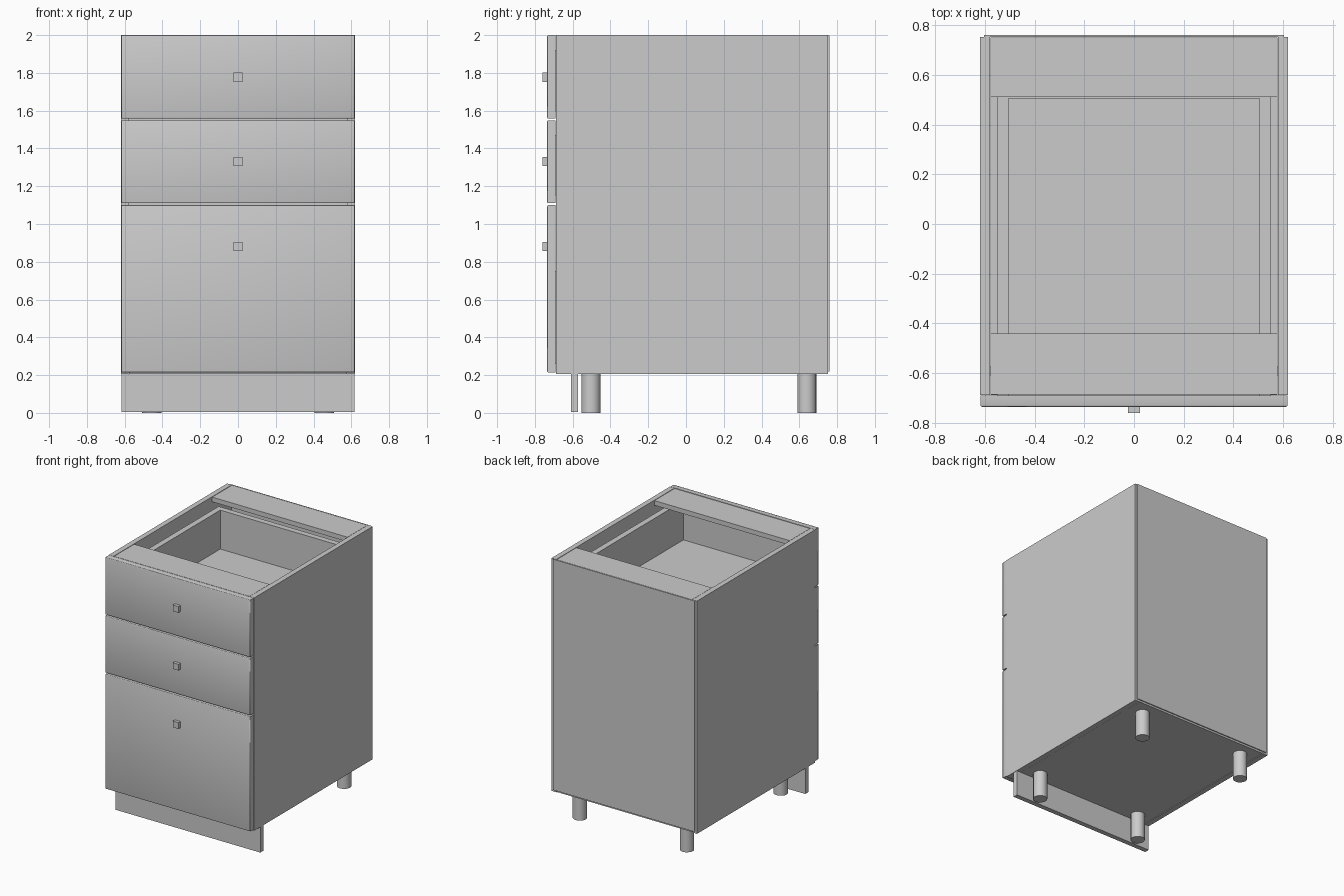
import bpy, bmesh, math
from mathutils import Vector

if "Cube" in bpy.data.objects:
    bpy.data.objects.remove(bpy.data.objects["Cube"], do_unlink=True)

grey = bpy.data.materials.new("light_grey")
grey.use_nodes = True
colour = (0.6, 0.6, 0.6, 1)
grey.diffuse_color = colour
grey.node_tree.nodes["Principled BSDF"].inputs["Base Color"].default_value = colour


def finish(name, bm, smooth_angle=None):
    mesh = bpy.data.meshes.new(name)
    bm.to_mesh(mesh)
    bm.free()
    mesh.materials.append(grey)
    obj = bpy.data.objects.new(name, mesh)
    bpy.context.collection.objects.link(obj)
    if smooth_angle:
        bpy.ops.object.select_all(action='DESELECT')
        obj.select_set(True)
        bpy.context.view_layer.objects.active = obj
        bpy.ops.object.shade_smooth_by_angle(angle=math.radians(smooth_angle))
    return obj


def add_box(bm, x, y, z):
    verts = bmesh.ops.create_cube(bm, size=1)["verts"]
    spans = (x, y, z)
    for v in verts:
        v.co = Vector([s[0] if c < 0 else s[1] for c, s in zip(v.co, spans)])


def box(name, x, y, z):
    bm = bmesh.new()
    add_box(bm, x, y, z)
    return finish(name, bm)


def drawer_front(name, z):
    # Panel with softly rounded edges around its face
    bm = bmesh.new()
    y0 = -0.735
    add_box(bm, (-0.617, 0.617), (y0, -0.69), z)
    rim = [e for e in bm.edges if all(v.co.y < y0 + 0.001 for v in e.verts)]
    bmesh.ops.bevel(bm, geom=rim, offset=0.006, segments=2, profile=0.5,
                    affect='EDGES')
    return finish(name, bm, 50)


def drawer_box(name, z):
    # Open tray: two sides, a back and a floor
    bm = bmesh.new()
    y0, y1, wall = -0.69, 0.55, 0.045
    for x in ((-0.55, -0.505), (0.505, 0.55)):
        add_box(bm, x, (y0, y1), z)
    add_box(bm, (-0.505, 0.505), (y1 - wall, y1), z)
    add_box(bm, (-0.505, 0.505), (y0, y1 - wall), (z[0], z[0] + 0.02))
    return finish(name, bm)


# Carcass
for side, s in (("left", 1), ("right", -1)):
    box(side + "_side_panel", sorted((s * 0.58, s * 0.62)), (-0.688, 0.752), (0.205, 2))
inner = (-0.577, 0.577)
box("bottom_panel", inner, (-0.688, 0.75), (0.207, 0.245))
box("front_top_rail", inner, (-0.685, -0.44), (1.963, 1.999))
box("back_top_rail", inner, (0.51, 0.75), (1.963, 1.999))
box("back_panel", (-0.603, 0.603), (0.752, 0.76), (0.22, 1.999))

# Drawers: front span, tray span, knob height
drawers = (("top", (1.558, 2), (1.6, 1.92), 1.777),
           ("middle", (1.11, 1.549), (1.15, 1.47), 1.332),
           ("bottom", (0.215, 1.1), (0.26, 0.75), 0.882))
for name, front, tray, knob in drawers:
    drawer_front(name + "_drawer_front", front)
    drawer_box(name + "_drawer_box", tray)
    box(name + "_knob", (-0.024, 0.024), (-0.76, -0.735), (knob - 0.024, knob + 0.024))

# Plinth and legs
box("plinth", (-0.617, 0.617), (-0.61, -0.572), (0.006, 0.205))
for end, y in (("front", -0.503), ("back", 0.64)):
    for side, x in (("left", 0.457), ("right", -0.457)):
        bm = bmesh.new()
        bmesh.ops.create_cone(bm, cap_ends=True, segments=16, radius1=0.051,
                              radius2=0.051, depth=0.207)
        bmesh.ops.translate(bm, verts=bm.verts, vec=(x, y, 0.1035))
        finish(end + "_" + side + "_leg", bm, 40)
